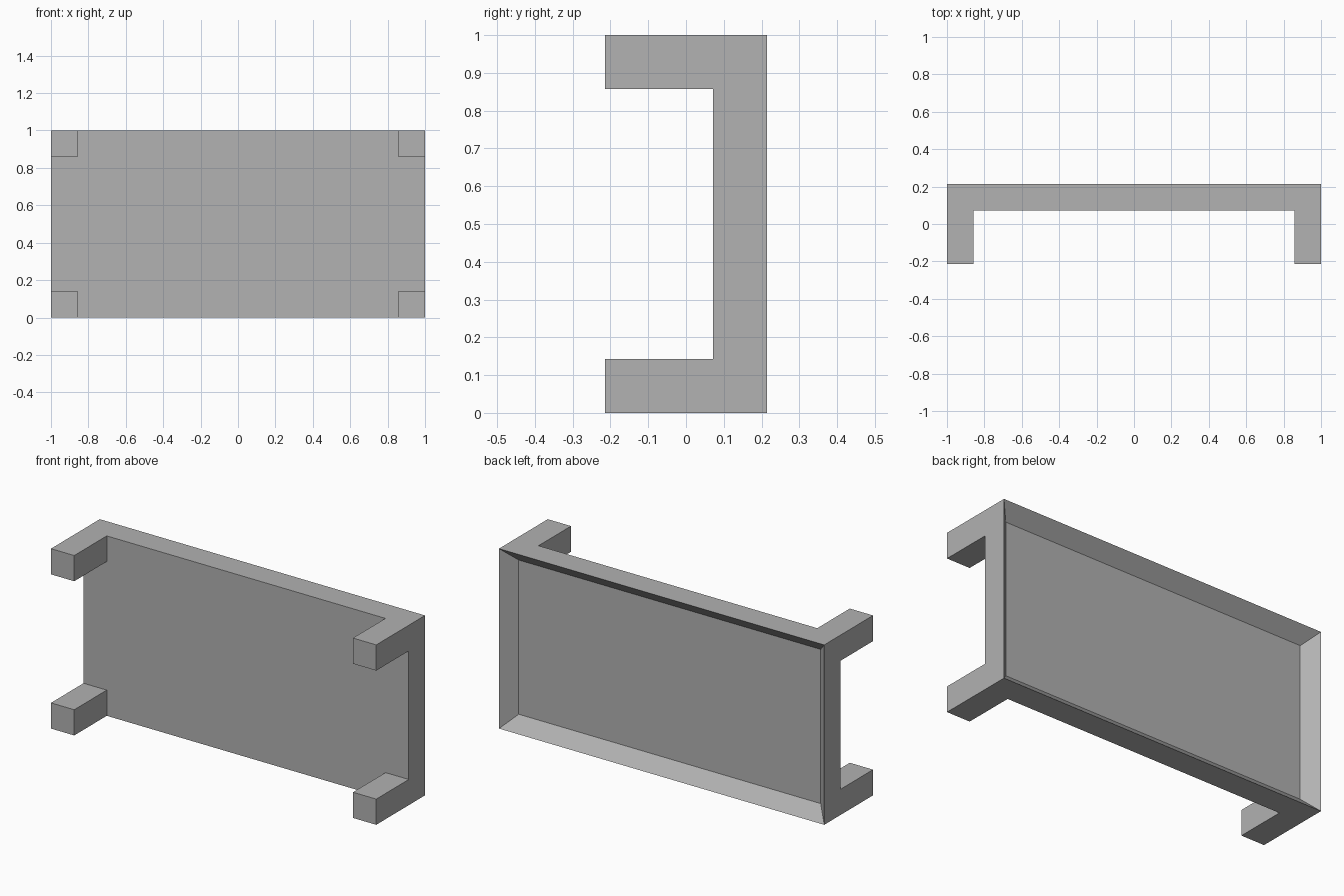
import bpy
import bmesh
from mathutils import Vector, Matrix

if "Cube" in bpy.data.objects:
    bpy.data.objects.remove(bpy.data.objects["Cube"])

U = 1 / 7                     # leg thickness, also slab thickness
FRONT, BACK = 0.5 * U, 1.5 * U

grey = bpy.data.materials.new("light grey")
grey.diffuse_color = (0.445, 0.445, 0.445, 1)
grey.use_nodes = True
grey.node_tree.nodes["Principled BSDF"].inputs["Base Color"].default_value = grey.diffuse_color

bm = bmesh.new()

# table top standing on its edge
bmesh.ops.create_cube(bm, size=1, matrix=Matrix.Translation((0, U, 0.5)) @ Matrix.Diagonal((2, U, 1, 1)))

# cut lines that mark out the leg corners
for co, no in (((1 - U, 0, 0), (1, 0, 0)), ((U - 1, 0, 0), (1, 0, 0)),
               ((0, 0, U), (0, 0, 1)), ((0, 0, 1 - U), (0, 0, 1))):
    bmesh.ops.bisect_plane(bm, geom=bm.verts[:] + bm.edges[:] + bm.faces[:],
                           plane_co=co, plane_no=no)
bm.normal_update()

# shallow recess in the back with a rim around it
back = [f for f in bm.faces if f.normal.y > 0.9]
bmesh.ops.inset_region(bm, faces=back, thickness=U / 2, use_even_offset=True)
floor_verts = list({v for f in back for v in f.verts})
bmesh.ops.translate(bm, verts=floor_verts, vec=(0, -U / 2, 0))
bm.normal_update()

# four legs pulled out of the front corners
corners = []
for f in bm.faces:
    c = f.calc_center_median()
    if f.normal.y < -0.9 and abs(c.x) > 1 - U and abs(c.z - 0.5) > 0.5 - U:
        corners.append(f)
legs = bmesh.ops.extrude_discrete_faces(bm, faces=corners)["faces"]
for cap in legs:
    bmesh.ops.translate(bm, verts=cap.verts[:], vec=(0, -2 * U, 0))

# tidy up the cut lines on flat surfaces
bmesh.ops.dissolve_limit(bm, angle_limit=0.01, verts=bm.verts[:], edges=bm.edges[:])
bmesh.ops.recalc_face_normals(bm, faces=bm.faces[:])

mesh = bpy.data.meshes.new("table")
bm.to_mesh(mesh)
bm.free()
mesh.materials.append(grey)
bpy.context.collection.objects.link(bpy.data.objects.new("table", mesh))
